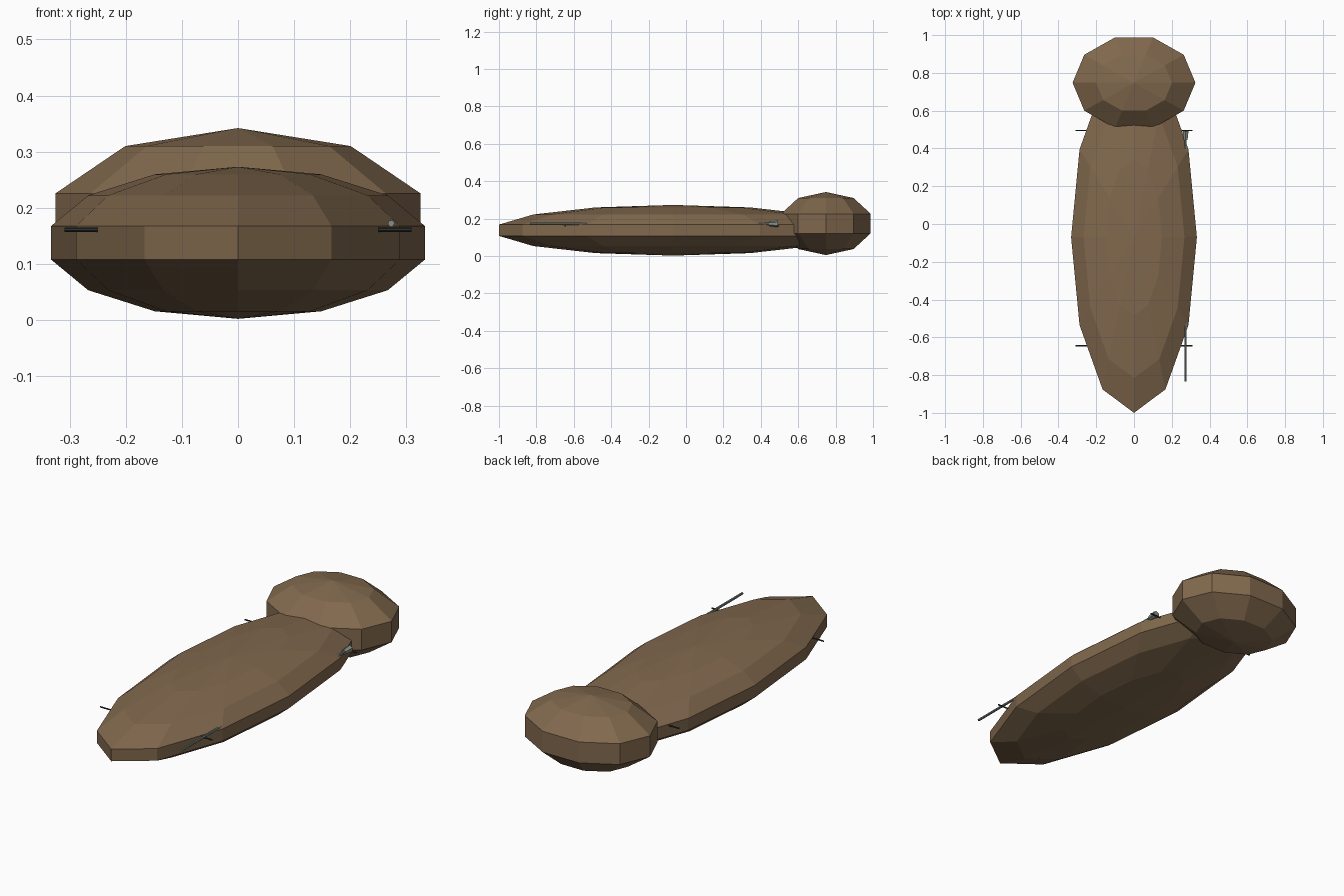
import bpy, bmesh
from math import pi, sin, cos
from mathutils import Matrix, Vector

if "Cube" in bpy.data.objects:
    bpy.data.objects.remove(bpy.data.objects["Cube"])


def material(name, rgb):
    m = bpy.data.materials.new(name)
    m.diffuse_color = (*rgb, 1)
    m.use_nodes = True
    m.node_tree.nodes["Principled BSDF"].inputs["Base Color"].default_value = m.diffuse_color
    return m


HIDE = material("brown_hide", (0.22, 0.14, 0.075))
DARK = material("dark_metal", (0.03, 0.035, 0.035))
GREY = material("grey_green_metal", (0.24, 0.28, 0.24))


def finish(name, bm, mat):
    bmesh.ops.recalc_face_normals(bm, faces=bm.faces)
    mesh = bpy.data.meshes.new(name)
    bm.to_mesh(mesh)
    bm.free()
    mesh.materials.append(mat)
    ob = bpy.data.objects.new(name, mesh)
    bpy.context.collection.objects.link(ob)
    return ob


def ellipsoid(name, centre, radii, segments, bands, mat):
    """Flat-faced ellipsoid with a corner on the x axis."""
    bm = bmesh.new()
    c = Vector(centre)
    rx, ry, rz = radii
    rings = []
    for i in range(1, bands):
        p = pi * i / bands
        rings.append([bm.verts.new(c + Vector((
            rx * sin(p) * cos(2 * pi * k / segments),
            ry * sin(p) * sin(2 * pi * k / segments),
            rz * cos(p)))) for k in range(segments)])
    top = bm.verts.new(c + Vector((0, 0, rz)))
    bottom = bm.verts.new(c - Vector((0, 0, rz)))
    for k in range(segments):
        n = (k + 1) % segments
        bm.faces.new((top, rings[0][k], rings[0][n]))
        bm.faces.new((bottom, rings[-1][n], rings[-1][k]))
        for a, b in zip(rings, rings[1:]):
            bm.faces.new((a[k], b[k], b[n], a[n]))
    return finish(name, bm, mat)


def rod(name, start, end, r1, r2, sides, mat):
    """Straight or tapered rod between two points."""
    a, b = Vector(start), Vector(end)
    d = b - a
    bm = bmesh.new()
    rot = d.to_track_quat('Z', 'Y').to_matrix().to_4x4()
    bmesh.ops.create_cone(bm, cap_ends=True, segments=sides, radius1=r1,
                          radius2=r2, depth=d.length,
                          matrix=Matrix.Translation((a + b) / 2) @ rot)
    return finish(name, bm, mat)


# Body and rounded end
ellipsoid("body", (0, -0.07, 0.1375), (0.3415, 0.954, 0.1355), 12, 7, HIDE)
ellipsoid("head", (0, 0.748, 0.1735), (0.342, 0.265, 0.1685), 10, 5, HIDE)

# Side pegs, two per side
for side, s in (("left", -1), ("right", 1)):
    for place, y in (("front", -0.645), ("rear", 0.495)):
        rod(f"{place}_{side}_peg", (s * 0.25, y, 0.161), (s * 0.309, y, 0.161),
            0.004, 0.004, 6, DARK)

# Long pole stowed along the right side, with a flared grip
rod("pole", (0.273, -0.835, 0.172), (0.273, 0.46, 0.172), 0.006, 0.006, 8, GREY)
rod("pole_grip", (0.273, 0.445, 0.172), (0.273, 0.492, 0.172), 0.012, 0.018, 6, GREY)
